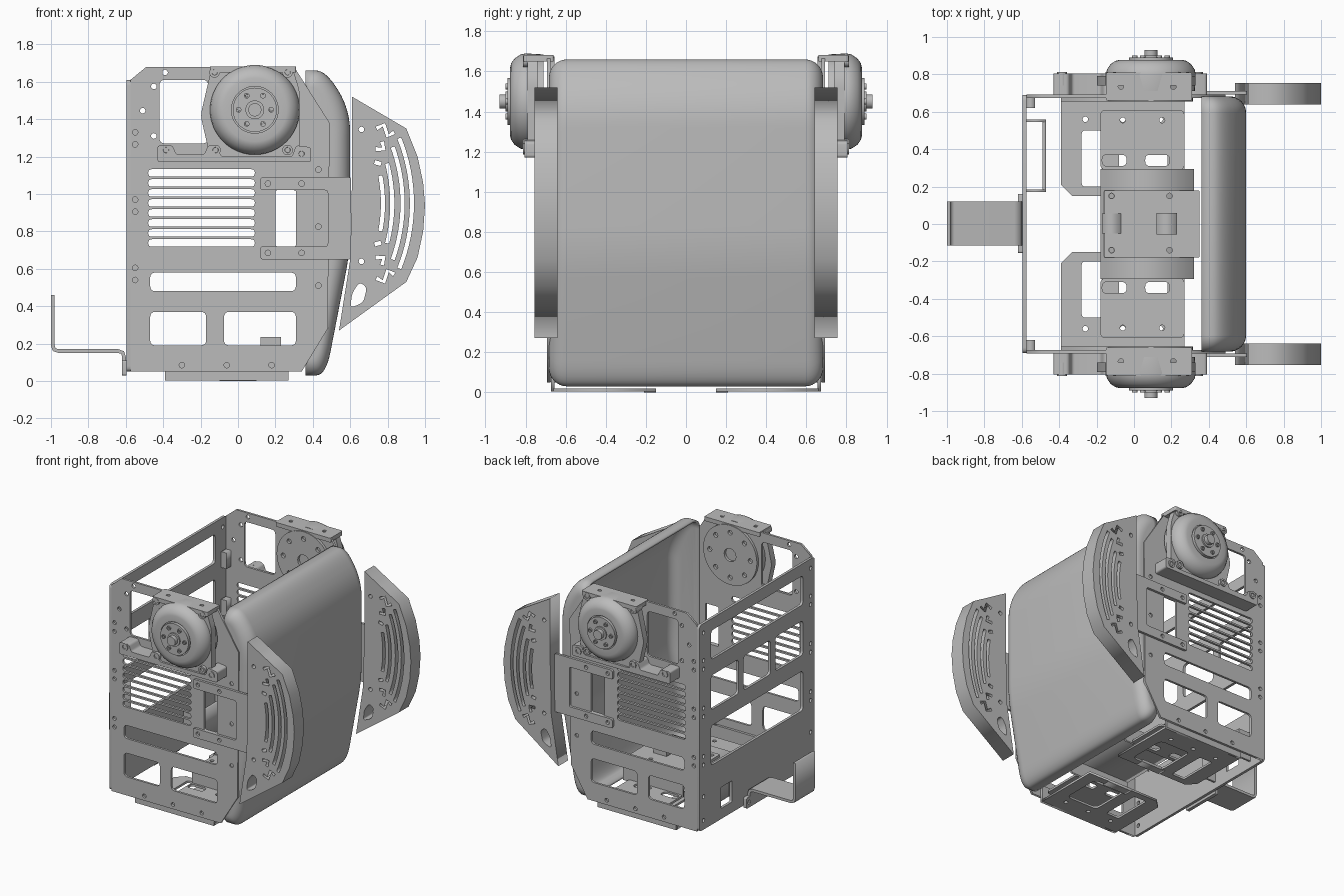
import bpy, bmesh, math
from mathutils import Vector

cube = bpy.data.objects.get("Cube")
if cube:
    bpy.data.objects.remove(cube, do_unlink=True)

grey = bpy.data.materials.new("plain_grey")
grey.use_nodes = True
grey.diffuse_color = (0.5, 0.5, 0.5, 1)
grey.node_tree.nodes["Principled BSDF"].inputs["Base Color"].default_value = grey.diffuse_color


def finish(name, bm, smooth=False):
    """Turn a bmesh into a named, coloured object."""
    bmesh.ops.remove_doubles(bm, verts=bm.verts, dist=0.0001)
    bmesh.ops.recalc_face_normals(bm, faces=bm.faces)
    mesh = bpy.data.meshes.new(name)
    bm.to_mesh(mesh)
    bm.free()
    mesh.materials.clear()
    mesh.materials.append(grey)
    obj = bpy.data.objects.new(name, mesh)
    bpy.context.collection.objects.link(obj)
    if smooth:
        bpy.ops.object.select_all(action="DESELECT")
        obj.select_set(True)
        bpy.context.view_layer.objects.active = obj
        bpy.ops.object.shade_smooth_by_angle(angle=math.radians(35))
    return obj


def rounded(points, radius, steps=4):
    """Polygon with every corner replaced by a soft curve."""
    out = []
    pts = [Vector(p) for p in points]
    for i, p in enumerate(pts):
        before, after = pts[i - 1] - p, pts[(i + 1) % len(pts)] - p
        a = p + before.normalized() * min(radius, before.length * 0.48)
        b = p + after.normalized() * min(radius, after.length * 0.48)
        for k in range(steps + 1):
            t = k / steps
            out.append(a * (1 - t) ** 2 + p * 2 * t * (1 - t) + b * t * t)
    return out


def rect(left, right, low, high, radius=0.03):
    return rounded([(left, low), (right, low), (right, high), (left, high)], radius)


def circle(u, v, r=0.015, n=12):
    return [(u + r * math.cos(math.tau * k / n), v + r * math.sin(math.tau * k / n)) for k in range(n)]


def stroke(path, width=0.022):
    """Slot outline that follows an open path."""
    pts = [Vector(p) for p in path]
    left, right = [], []
    for i, p in enumerate(pts):
        d = (pts[min(i + 1, len(pts) - 1)] - pts[max(i - 1, 0)]).normalized()
        side = Vector((-d.y, d.x)) * width / 2
        left.append(p + side)
        right.append(p - side)
    return left + right[::-1]


def plate(name, outline, holes, axis, near, far):
    """Flat sheet with holes, spanning near..far along the given axis."""
    curve = bpy.data.curves.new(name, "CURVE")
    curve.dimensions, curve.fill_mode = "2D", "BOTH"
    curve.extrude = abs(far - near) / 2
    for loop in [outline] + holes:
        spline = curve.splines.new("POLY")
        spline.points.add(len(loop) - 1)
        for point, p in zip(spline.points, loop):
            point.co = (p[0], p[1], 0, 1)
        spline.use_cyclic_u = True
    temp = bpy.data.objects.new(name, curve)
    bpy.context.collection.objects.link(temp)
    graph = bpy.context.evaluated_depsgraph_get()
    mesh = bpy.data.meshes.new_from_object(temp.evaluated_get(graph))
    bpy.data.objects.remove(temp, do_unlink=True)
    bm = bmesh.new()
    bm.from_mesh(mesh)
    bpy.data.meshes.remove(mesh)
    mid = (near + far) / 2
    for v in bm.verts:
        a, b, c = v.co
        c += mid
        v.co = {"x": (c, a, b), "y": (a, c, b), "z": (a, b, c)}[axis]
    return finish(name, bm)


def box(name, x, y, z):
    return plate(name, [(x[0], z[0]), (x[1], z[0]), (x[1], z[1]), (x[0], z[1])], [], "y", *y)


def lathe(name, cx, cz, profile, side, steps=48):
    """Turned part around an axis along y."""
    bm = bmesh.new()
    verts = [bm.verts.new((cx + r, side * y, cz)) for r, y in profile]
    edges = [bm.edges.new(pair) for pair in zip(verts, verts[1:])]
    bmesh.ops.spin(bm, geom=verts + edges, cent=(cx, 0, cz), axis=(0, 1, 0),
                   angle=math.tau, steps=steps)
    return finish(name, bm, True)


def bolt(name, x, z, r, y0, y1, side):
    lathe(name, x, z, [(0, y0), (r, y0), (r, y1), (r * 0.55, y1), (r * 0.5, y1 - 0.008), (0, y1 - 0.008)], side, 16)


# Openings of the side plates
vents = [rect(-0.48, 0.09, z - 0.02, z + 0.02, 0.02) for z in (0.738 + 0.0535 * k for k in range(8))]
windows = [rect(-0.42, -0.16, 1.27, 1.61), rect(0.2, 0.31, 0.72, 1.02, 0.01),
           rect(-0.47, 0.31, 0.48, 0.58), rect(-0.47, -0.17, 0.19, 0.37),
           rect(-0.075, 0.31, 0.19, 0.37)]
screws = [circle(-0.55, z) for z in (0.54, 0.605, 0.905, 0.97, 1.265, 1.33)]
screws += [circle(0.43, z) for z in (0.51, 0.825, 1.13)]
screws += [circle(x, 0.085) for x in (-0.3, -0.06, 0.18)]
screws += [circle(-0.39, 1.65), circle(-0.45, 1.575), circle(-0.51, 1.445), circle(-0.45, 1.31)]
side_outline = [(-0.575, 0.05), (0.34, 0.05), (0.48, 0.28), (0.49, 1.38), (0.3, 1.68),
                (-0.49, 1.68), (-0.575, 1.61)]

# Openings of the side wings: arcs and jogged slots around the wing's middle height
mid = 0.95
grille = []
for radius, half in ((0.93, 22), (0.88, 20), (0.825, 15), (0.775, 11)):
    angles = [math.radians(half * k / 8) for k in range(-8, 9)]
    grille.append(stroke([(radius * math.cos(a), mid + radius * math.sin(a)) for a in angles]))
for flip in (1, -1):
    for path in ([(0.74, 0.4), (0.78, 0.42), (0.8, 0.36), (0.835, 0.38)],
                 [(0.735, 0.29), (0.78, 0.29), (0.77, 0.33)], [(0.73, 0.22), (0.765, 0.21)]):
        grille.append(stroke([(x, mid + flip * z) for x, z in path]))
grille += [circle(0.66, 1.345), circle(0.66, 0.64),
           rounded([(0.6, 0.39), (0.67, 0.42), (0.69, 0.5), (0.65, 0.53), (0.61, 0.47)], 0.025)]
wing_outline = [(0.61, 1.52), (0.9, 1.35), (0.96, 1.2), (0.99, 1.06), (1, 0.94), (0.99, 0.8),
                (0.96, 0.66), (0.9, 0.53), (0.54, 0.27), (0.6, 0.65), (0.61, 1.1)]

mx, mz = 0.09, 1.45  # motor centre
for s, tag in ((1, "back"), (-1, "front")):
    plate(tag + "_side_plate", side_outline, vents + windows + screws, "y", s * 0.675, s * 0.692)
    plate(tag + "_wing", wing_outline, grille, "y", s * 0.64, s * 0.755)

    # C-shaped bracket holding the wing
    clamp = [(0.12, 0.65), (0.605, 0.65), (0.605, 1.09), (0.12, 1.09), (0.12, 1.02),
             (0.48, 1.02), (0.48, 0.72), (0.12, 0.72)]
    plate(tag + "_wing_bracket", rounded(clamp, 0.015),
          [circle(x, z) for x in (0.16, 0.34) for z in (0.685, 1.055)], "y", s * 0.692, s * 0.71)

    # Motor with hub and shaft
    lathe(tag + "_motor", mx, mz, [(0, 0.71), (0.235, 0.71), (0.24, 0.8), (0.235, 0.825), (0.215, 0.855),
          (0.19, 0.872), (0.17, 0.877), (0.125, 0.877), (0.125, 0.867), (0.118, 0.867),
          (0.118, 0.89), (0.05, 0.89), (0.05, 0.9), (0.035, 0.9), (0.035, 0.93), (0, 0.93)], s)
    for k in range(6):
        a = math.tau * k / 6
        bolt(tag + "_hub_bolt", mx + 0.087 * math.cos(a), mz + 0.087 * math.sin(a), 0.015, 0.88, 0.9, s)
    rear = [circle(mx + 0.17 * math.cos(k * math.tau / 8), mz + 0.17 * math.sin(k * math.tau / 8), 0.018)
            for k in range(8)]
    plate(tag + "_motor_rear_disc", circle(mx, mz, 0.225, 40), rear + [circle(mx, mz, 0.05)],
          "y", s * 0.655, s * 0.675)

    # Motor mount: face plate, top ledge and lower bracket
    face = [(-0.14, 1.68), (0.29, 1.68), (0.33, 1.55), (0.33, 1.2), (-0.15, 1.2), (-0.2, 1.42)]
    plate(tag + "_motor_face_plate", rounded(face, 0.03), [], "y", s * 0.74, s * 0.79)
    plate(tag + "_motor_top_ledge", rect(-0.15, 0.31, min(s * 0.66, s * 0.81), max(s * 0.66, s * 0.81), 0.01),
          [circle(x, s * 0.735) for x in (-0.07, 0.21)], "z", 1.65, 1.682)
    beam = [(-0.43, 1.17), (0.39, 1.17), (0.39, 1.25), (0.31, 1.26), (0.29, 1.2),
            (-0.09, 1.2), (-0.11, 1.26), (-0.16, 1.26), (-0.18, 1.21), (-0.33, 1.21), (-0.35, 1.26), (-0.43, 1.26)]
    plate(tag + "_motor_lower_bracket", rounded(beam, 0.015), [], "y", s * 0.692, s * 0.805)
    for x, z in ((-0.125, 1.65), (0.265, 1.65), (-0.12, 1.235), (0.265, 1.235), (-0.385, 1.235), (0.34, 1.215)):
        bolt(tag + "_mount_bolt", x, z, 0.028, 0.74, 0.812, s)

    # Bottom tray: cut-out floor and upright flange
    floor = [(-0.39, s * 0.66), (-0.39, s * 0.21), (-0.33, s * 0.15), (0.27, s * 0.15), (0.27, s * 0.66)]
    lo, hi = sorted((s * 0.2, s * 0.5))
    plate(tag + "_tray_floor", floor, [rect(-0.28, -0.17, lo, hi, 0.02), rect(-0.08, 0.18, lo, hi, 0.04)]
          + [circle(x, s * 0.56) for x in (-0.26, -0.06, 0.14)], "z", 0.004, 0.02)
    box(tag + "_tray_flange", (-0.39, 0.27), (s * 0.655, s * 0.674), (0.004, 0.13))
    box(tag + "_tray_foot", (-0.1, 0.1), (s * 0.15, s * 0.21), (0, 0.02))

    # Raised shelf beside the central channel
    lo, hi = sorted((s * 0.29, s * 0.61))
    cuts = [rect(x, x + 0.13, *sorted((s * 0.31, s * 0.37)), 0.025) for x in (-0.17, 0.06)]
    plate(tag + "_shelf", rect(-0.18, 0.27, lo, hi), cuts + [circle(x, s * 0.555) for x in (-0.06, 0.15)],
          "z", 0.05, 0.066)
    box(tag + "_channel_wall", (-0.18, 0.32), (s * 0.28, s * 0.295), (0.05, 0.17))

    # Corner blocks joining side plate and back panel
    for z in (0.57, 0.94, 1.3):
        box(tag + "_corner_block", (-0.575, -0.53), (s * 0.62, s * 0.675), (z - 0.06, z + 0.06))

# Central channel lid, board and connectors
box("channel_lid", (-0.18, 0.32), (-0.295, 0.295), (0.155, 0.17))
plate("centre_board", rect(-0.16, 0.35, -0.18, 0.18, 0.01),
      [circle(x, y) for x in (-0.12, 0.19) for y in (-0.14, 0.15)], "z", 0.17, 0.19)
box("large_connector", (0.12, 0.23), (-0.055, 0.06), (0.19, 0.235))
box("small_connector", (-0.17, -0.07), (-0.05, 0.055), (0.18, 0.196))

# Back panel
openings = [rect(-0.55, 0.55, 1.3, 1.52), rect(0.22, 0.55, 0.92, 1.18), rect(-0.16, 0.16, 0.92, 1.18),
            rect(-0.55, -0.22, 0.92, 1.18), rect(-0.55, 0.55, 0.5, 0.8), rect(0.3, 0.43, 0.13, 0.29, 0.01)]
openings += [circle(s * 0.64, z) for s in (1, -1) for z in (0.12, 0.3, 0.54, 0.605, 0.905, 0.97, 1.265, 1.33, 1.54)]
plate("back_panel", rect(-0.69, 0.69, 0.05, 1.61), openings, "x", -0.595, -0.575)

# Small frame inside the back panel
for y in (0.17, 0.545):
    box("inner_frame_arm", (-0.575, -0.47), (y, y + 0.015), (0.1, 0.32))
box("inner_frame_face", (-0.49, -0.47), (0.17, 0.56), (0.1, 0.32))

# Rear hook bent from one strip
hook = [(-0.99, 0.46), (-0.99, 0.19), (-0.983, 0.168), (-0.96, 0.16), (-0.64, 0.16), (-0.617, 0.152), (-0.61, 0.13),
        (-0.61, 0.04)]
plate("rear_hook", stroke(hook, 0.02), [], "y", -0.115, 0.12)
plate("hook_foot", rect(-0.155, 0.16, 0.03, 0.11, 0.01), [circle(y, 0.07) for y in (-0.13, 0.13)],
      "x", -0.62, -0.595)

# Curved chest cover: rounded sections lofted from side to side, open at the rear
shape = [(0.36, 1.66), (0.47, 1.66), (0.6, 1.45), (0.6, 0.7), (0.47, 0.03), (0.36, 0.03)]
section = [Vector((0.36, 1.66))] + rounded(shape, 0.13, 8)[9:-9] + [Vector((0.36, 0.03))]
turn, half_width, centre = 0.09, 0.683, 0.845
arc = [math.pi / 2 * k / 8 for k in range(9)]
stations = [(-half_width + turn * (1 - math.sin(a)), turn * (1 - math.cos(a))) for a in arc[::-1]]
stations = [(-half_width + turn * (1 - math.cos(a)), turn * (1 - math.sin(a))) for a in arc]
stations += [(-y, inset) for y, inset in stations[::-1]]
bm = bmesh.new()
rows = []
for y, inset in stations:
    kx, kz = 1 - inset / 0.24, 1 - inset / 0.815
    rows.append([bm.verts.new((0.36 + (p.x - 0.36) * kx, y, centre + (p.y - centre) * kz)) for p in section])
for a, b in zip(rows, rows[1:]):
    for i in range(len(section) - 1):
        bm.faces.new((a[i], a[i + 1], b[i + 1], b[i]))
bm.faces.new(rows[0])
bm.faces.new(rows[-1])
cover = finish("chest_cover", bm, True)
shell = cover.modifiers.new("wall", "SOLIDIFY")
shell.thickness, shell.offset = 0.015, -1
